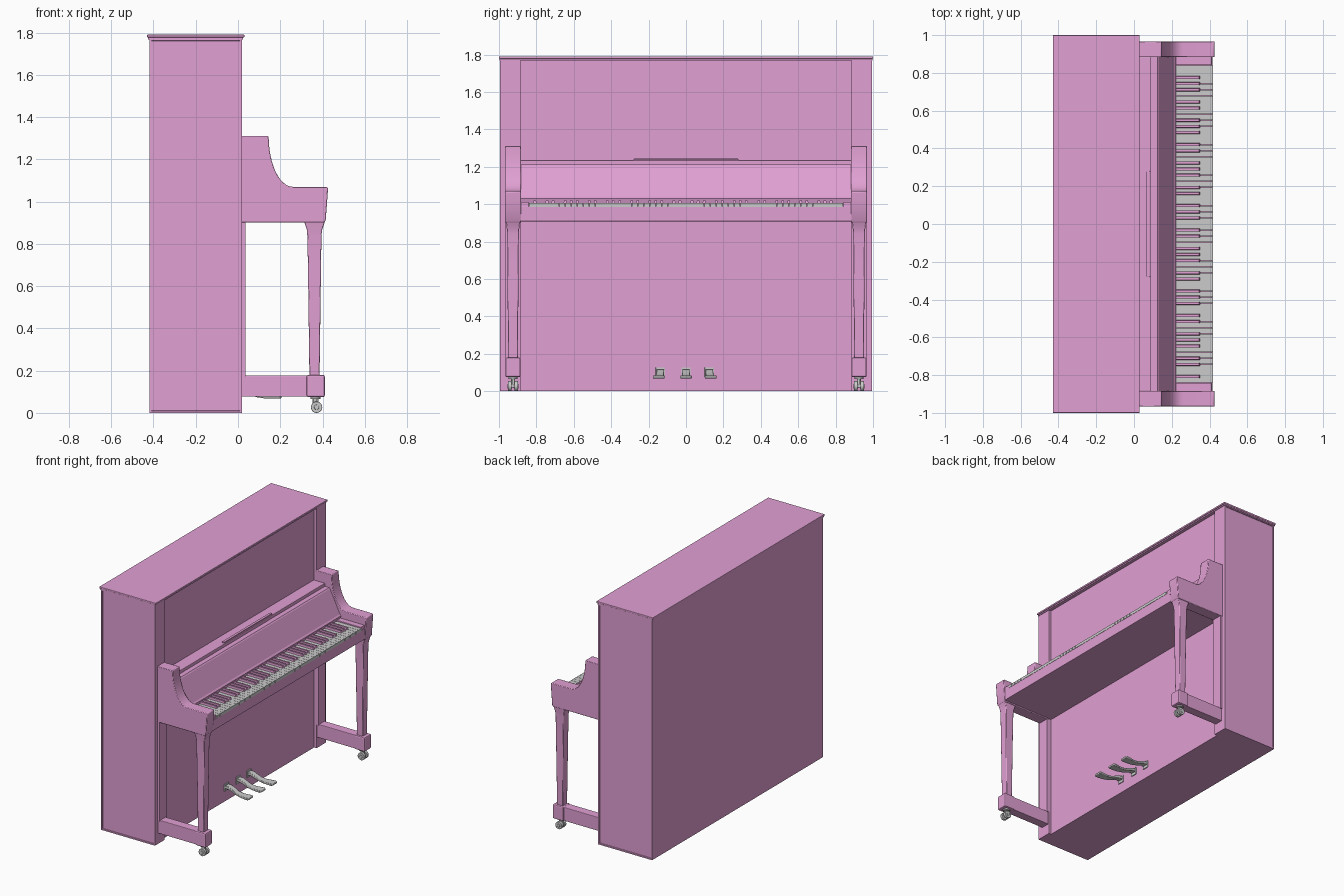
import bpy, bmesh, math
from mathutils import Matrix, Vector

if "Cube" in bpy.data.objects:
    bpy.data.objects.remove(bpy.data.objects["Cube"])

pink = bpy.data.materials.new("pink_lacquer")
pink.diffuse_color = (0.75, 0.35, 0.65, 1)
pink.use_nodes = True
pink.node_tree.nodes["Principled BSDF"].inputs["Base Color"].default_value = pink.diffuse_color


def finish(bm, name, mat=pink, bevel=0.0, smooth=False):
    bmesh.ops.recalc_face_normals(bm, faces=bm.faces)
    me = bpy.data.meshes.new(name)
    bm.to_mesh(me)
    bm.free()
    ob = bpy.data.objects.new(name, me)
    bpy.context.collection.objects.link(ob)
    if mat:
        me.materials.append(mat)
    if bevel:
        m = ob.modifiers.new("bevel", 'BEVEL')
        m.width, m.segments, m.limit_method = bevel, 2, 'ANGLE'
        m.angle_limit = math.radians(40)
    if smooth:
        bpy.ops.object.select_all(action='DESELECT')
        ob.select_set(True)
        bpy.context.view_layer.objects.active = ob
        bpy.ops.object.shade_smooth_by_angle(angle=math.radians(35))
    return ob


def add_box(bm, x, y, z):
    c = Vector(((x[0] + x[1]) / 2, (y[0] + y[1]) / 2, (z[0] + z[1]) / 2))
    s = (x[1] - x[0], abs(y[1] - y[0]), z[1] - z[0])
    bmesh.ops.create_cube(bm, size=1, matrix=Matrix.Translation(c) @ Matrix.Diagonal((*s, 1)))


def box(name, x, y, z, mat=pink, bevel=0.0):
    bm = bmesh.new()
    add_box(bm, x, y, z)
    return finish(bm, name, mat, bevel)


def loft(bm, rings):
    vs = [[bm.verts.new(p) for p in r] for r in rings]
    n = len(vs[0])
    for a, b in zip(vs, vs[1:]):
        for i in range(n):
            bm.faces.new((a[i], a[(i + 1) % n], b[(i + 1) % n], b[i]))
    bm.faces.new(vs[0])
    bm.faces.new(vs[-1])


def side_prism(name, pts, y0, y1, **kw):
    bm = bmesh.new()
    loft(bm, [[(x, y, z) for x, z in pts] for y in (y0, y1)])
    return finish(bm, name, **kw)


def cyl(bm, r, depth, centre, axis='Z', seg=20):
    m = Matrix.Translation(centre)
    if axis == 'Y':
        m = m @ Matrix.Rotation(math.pi / 2, 4, 'X')
    bmesh.ops.create_cone(bm, cap_ends=True, segments=seg, radius1=r, radius2=r, depth=depth, matrix=m)


# Case: U-shaped plan with recessed front, framed side panels
plan = [(-.42, -.995), (.02, -.995), (.02, -.885), (0, -.885),
        (0, .885), (.02, .885), (.02, .995), (-.42, .995)]
bm = bmesh.new()
loft(bm, [[(x, y, z) for x, y in plan] for z in (0, 1.772)])
bmesh.ops.recalc_face_normals(bm, faces=bm.faces)
sides = [f for f in bm.faces if abs(f.normal.y) > .9 and abs(f.calc_center_median().y) > .95]
bmesh.ops.inset_individual(bm, faces=sides, thickness=.014)
bmesh.ops.inset_individual(bm, faces=sides, thickness=.002, depth=-.006)
finish(bm, "case")

# Lid
box("lid_moulding", (-.425, .024), (-.998, .998), (1.768, 1.777))
box("lid", (-.43, .03), (-1, 1), (1.777, 1.79), bevel=.003)

# Key bed, fallboard and music ledge
box("key_bed", (-.005, .415), (-.887, .887), (.908, .988), bevel=.003)
side_prism("fallboard", [(-.005, .985), (.21, .985), (.222, 1.03), (.212, 1.04),
                         (.132, 1.205), (.125, 1.212), (-.005, 1.212)], -.887, .887)
box("fallboard_top", (-.005, .09), (-.885, .885), (1.21, 1.235), bevel=.003)
box("music_ledge", (.065, .084), (-.28, .28), (1.234, 1.243), bevel=.002)

# Keyboard: 52 naturals from A, sharps after every A C D F G
w = 1.68 / 52
white, black = bmesh.new(), bmesh.new()
for i in range(52):
    y = -.84 + i * w
    add_box(white, (.2, .417), (y + .0008, y + w - .0008), (.985, 1.005))
    if i % 7 in (0, 2, 3, 5, 6) and i < 51:
        c = y + w
        loft(black, [[(.2, c - h, z), (x, c - h, z), (x, c + h, z), (.2, c + h, z)]
                     for h, x, z in ((.0085, .352, 1.0), (.0065, .343, 1.02))])
finish(white, "white_keys", None)
finish(black, "black_keys")

# Parts repeated on both ends
curve = [(.145 + .115 * (1 - math.cos(a)), 1.31 - .24 * math.sin(a))
         for a in [math.pi / 2 * k / 12 for k in range(13)]]
arm = [(.015, .9), (.015, 1.31)] + curve + [(.42, 1.07), (.426, 1.064), (.424, 1.03), (.415, .91), (.408, .9)]
for s, end in ((-1, "left"), (1, "right")):
    box(end + "_key_block", (.2, .412), (s * .842, s * .887), (.985, 1.012), bevel=.003)
    side_prism(end + "_arm", arm, s * .883, s * .967, bevel=.004, smooth=True)
    box(end + "_pilaster", (0, .036), (s * .885, s * .965), (.17, .905))
    # Tapered leg with flared top
    bm = bmesh.new()
    loft(bm, [[(x0, s * (.925 - h), z), (x1, s * (.925 - h), z), (x1, s * (.925 + h), z), (x0, s * (.925 + h), z)]
              for z, x0, x1, h in ((.17, .338, .386, .026), (.7, .331, .393, .030), (.84, .328, .395, .031),
                                   (.865, .326, .398, .033), (.885, .32, .404, .035), (.905, .313, .411, .037))])
    finish(bm, end + "_leg", bevel=.004, smooth=True)
    # Base rail and foot block
    box(end + "_base_rail", (.015, .35), (s * .892, s * .958), (.077, .177), bevel=.004)
    box(end + "_foot_block", (.325, .411), (s * .886, s * .966), (.075, .18), bevel=.008)
    # Twin-wheel caster
    bm = bmesh.new()
    for d in (-.017, .017):
        cyl(bm, .027, .02, (.372, s * .925 + d, .027), 'Y')
        cyl(bm, .012, .026, (.372, s * .925 + d, .027), 'Y', 12)
    cyl(bm, .01, .04, (.366, s * .925, .055))
    cyl(bm, .024, .012, (.366, s * .925, .071))
    add_box(bm, (.352, .382), (s * .925 - .006, s * .925 + .006), (.02, .066))
    finish(bm, end + "_caster", None, bevel=.002, smooth=True)

# Pedals: narrow neck sweeping down to a broad toe, outer ones offset
for y, o, label in ((-.137, -.008, "left"), (0, 0, "middle"), (.125, .008, "right")):
    bm = bmesh.new()
    loft(bm, [[(x, y + o * t - h, z), (x, y + o * t + h, z), (x, y + o * t + h, z + k), (x, y + o * t - h, z + k)]
              for x, h, z, k, t in ((-.01, .02, .095, .022, 0), (.03, .02, .095, .022, 0), (.06, .02, .085, .02, 0),
                                    (.09, .021, .074, .016, .3), (.13, .025, .068, .014, .7),
                                    (.17, .03, .068, .015, 1), (.198, .031, .068, .016, 1), (.207, .025, .07, .012, 1))])
    finish(bm, label + "_pedal", None, bevel=.003, smooth=True)
    box(label + "_pedal_plate", (-.005, .006), (y - .025, y + .025), (.075, .128), None, .002)
